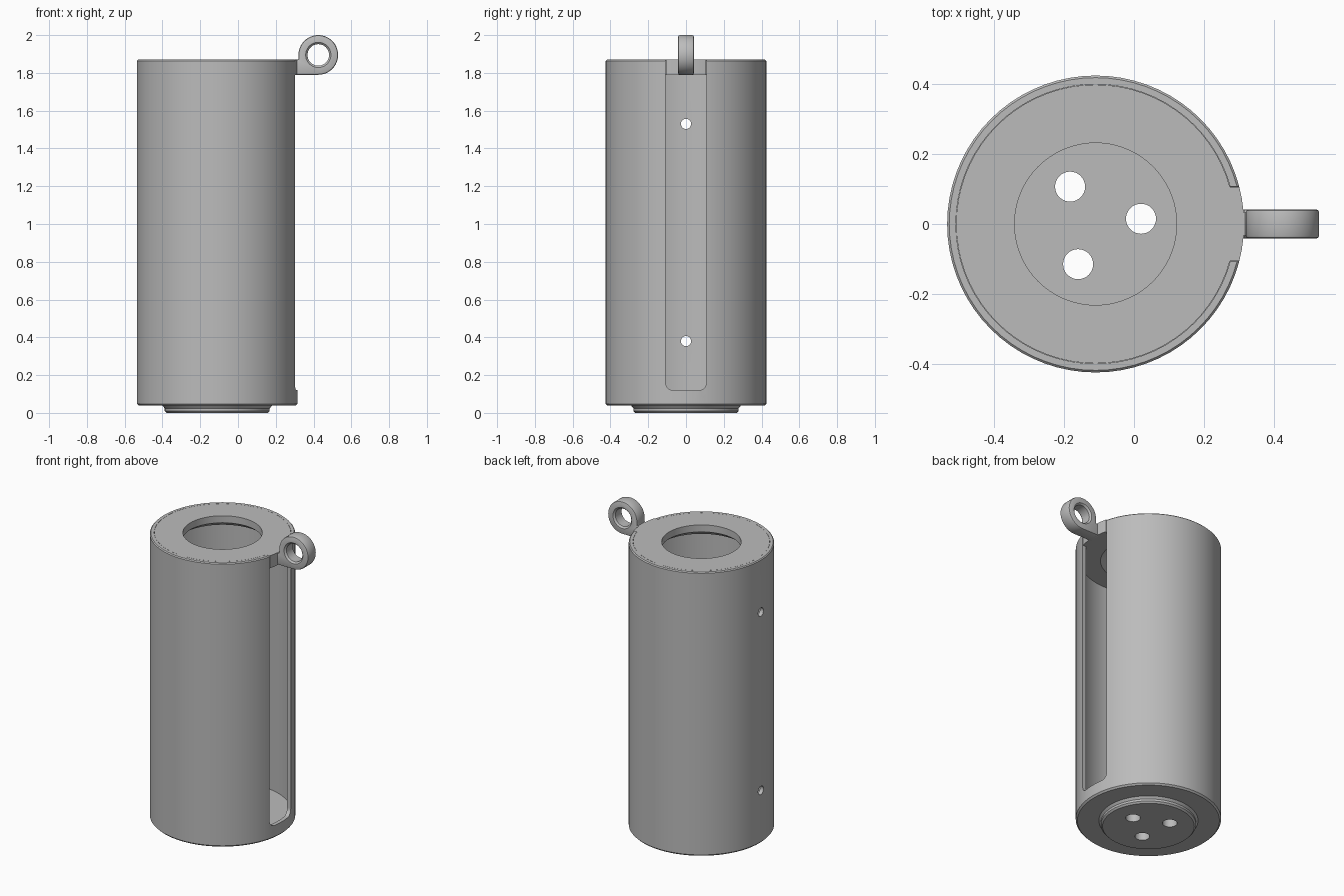
import bpy, bmesh
from math import sin, cos, pi, radians
from mathutils import Matrix, Vector

if "Cube" in bpy.data.objects:
    bpy.data.objects.remove(bpy.data.objects["Cube"], do_unlink=True)

AXIS = -0.11      # tube centre in x
R, R_IN = 0.425, 0.4
TOP, LID_Z, FLOOR = 1.87, 1.79, 0.08

grey = bpy.data.materials.new("plain grey")
grey.use_nodes = True
COLOUR = (0.5, 0.5, 0.5, 1)
grey.diffuse_color = COLOUR
grey.node_tree.nodes["Principled BSDF"].inputs["Base Color"].default_value = COLOUR


def make(name, bm):
    bmesh.ops.remove_doubles(bm, verts=bm.verts, dist=1e-5)
    bmesh.ops.recalc_face_normals(bm, faces=bm.faces)
    mesh = bpy.data.meshes.new(name)
    bm.to_mesh(mesh)
    bm.free()
    mesh.materials.append(grey)
    ob = bpy.data.objects.new(name, mesh)
    bpy.context.collection.objects.link(ob)
    return ob


def lathe(name, profile, matrix, steps=72, closed=False):
    """Spin an (r, z) profile about z, then place it."""
    bm = bmesh.new()
    verts = [bm.verts.new((r, 0, z)) for r, z in profile]
    edges = [bm.edges.new(p) for p in zip(verts, verts[1:])]
    if closed:
        edges.append(bm.edges.new((verts[-1], verts[0])))
    bmesh.ops.spin(bm, geom=verts + edges, cent=(0, 0, 0), axis=(0, 0, 1),
                   angle=2 * pi, steps=steps, use_merge=True)
    bmesh.ops.transform(bm, matrix=matrix, verts=bm.verts)
    return make(name, bm)


def prism(name, points, direction):
    """Extrude a closed outline of 3D points."""
    bm = bmesh.new()
    face = bm.faces.new([bm.verts.new(p) for p in points])
    out = bmesh.ops.extrude_face_region(bm, geom=[face])
    moved = [v for v in out["geom"] if isinstance(v, bmesh.types.BMVert)]
    bmesh.ops.translate(bm, verts=moved, vec=Vector(direction))
    return make(name, bm)


def arc(cx, cy, r, start, end, steps):
    return [(cx + r * cos(a), cy + r * sin(a)) for a in
            (radians(start + (end - start) * i / steps) for i in range(steps + 1))]


def rod(location, radius, length, rotation=Matrix()):
    h = length / 2
    return lathe("cutter", [(0, -h), (radius, -h), (radius, h), (0, h)],
                 Matrix.Translation(location) @ rotation, 32)


def apply(ob, kind, **settings):
    mod = ob.modifiers.new(kind.title(), kind)
    for key, value in settings.items():
        setattr(mod, key, value)
    bpy.context.view_layer.objects.active = ob
    bpy.ops.object.modifier_apply(modifier=mod.name)


def combine(ob, other, operation="DIFFERENCE"):
    apply(ob, "BOOLEAN", object=other, operation=operation, solver="EXACT")
    bpy.data.objects.remove(other, do_unlink=True)


at_axis = Matrix.Translation((AXIS, 0, 0))
turn_x = Matrix.Rotation(pi / 2, 4, "Y")
turn_y = Matrix.Rotation(pi / 2, 4, "X")

# Tube with closed floor and a raised foot
body = lathe("tube_body", [
    (0, 0), (0.268, 0), (0.278, 0.01), (0.278, 0.024), (0.29, 0.038), (0.415, 0.038),
    (R, 0.048), (R, TOP - 0.006), (R - 0.006, TOP), (R_IN, TOP),
    (R_IN, FLOOR), (0, FLOOR)], at_axis)

# Long side slot, open at the top, with rounded lower corners
slot = arc(-0.068, 0.16, 0.04, 180, 270, 8) + arc(0.068, 0.16, 0.04, 270, 360, 8)
slot += [(0.108, 2.1), (-0.108, 2.1)]
combine(body, prism("cutter", [(0.1, y, z) for y, z in slot], (0.4, 0, 0)))

# Two pin holes opposite the slot
for z in (0.38, 1.53):
    combine(body, rod((AXIS - R, 0, z), 0.027, 0.2, turn_x))

# Three holes through the floor
for x, y in ((-0.183, 0.107), (0.02, 0.015), (-0.16, -0.115)):
    combine(body, rod((x, y, 0.04), 0.043, 0.3))

# Ring lid, relieved underneath around its opening
lid = lathe("lid", [(0.232, TOP), (R_IN - 0.001, TOP), (R_IN - 0.001, LID_Z),
                    (0.28, LID_Z), (0.232, TOP - 0.045)], at_axis, closed=True)

# Lid key that fills the top of the slot
key = lathe("lid_key", [(0, LID_Z), (R, LID_Z), (R, TOP), (0, TOP)], at_axis)
box = [(0.25, -0.106, 1.7), (0.25, 0.106, 1.7), (0.25, 0.106, 2), (0.25, -0.106, 2)]
combine(key, prism("cutter", box, (0.2, 0, 0)), "INTERSECT")

# Hanging lug with a chamfered eye
CX, CZ, HALF = 0.425, 1.895, 0.042
outline = [(0.29, LID_Z)] + arc(CX, CZ, 0.105, -90, 180, 36)
outline += [(0.32, TOP - 0.002), (0.29, TOP - 0.002)]
lug = prism("hanging_lug", [(x, -HALF, z) for x, z in outline], (0, 2 * HALF, 0))
apply(lug, "BEVEL", width=0.009, segments=2, limit_method="ANGLE", angle_limit=radians(50))
combine(lug, lathe("cutter", [
    (0, -0.06), (0.085, -0.06), (0.057, -0.032), (0.057, 0.032), (0.085, 0.06), (0, 0.06)],
    Matrix.Translation((CX, 0, CZ)) @ turn_y, 40))

# Smooth round surfaces, sharp rims
bpy.ops.object.select_all(action="DESELECT")
for ob in (body, lid, key, lug):
    ob.select_set(True)
bpy.context.view_layer.objects.active = body
bpy.ops.object.shade_smooth_by_angle(angle=radians(30))
